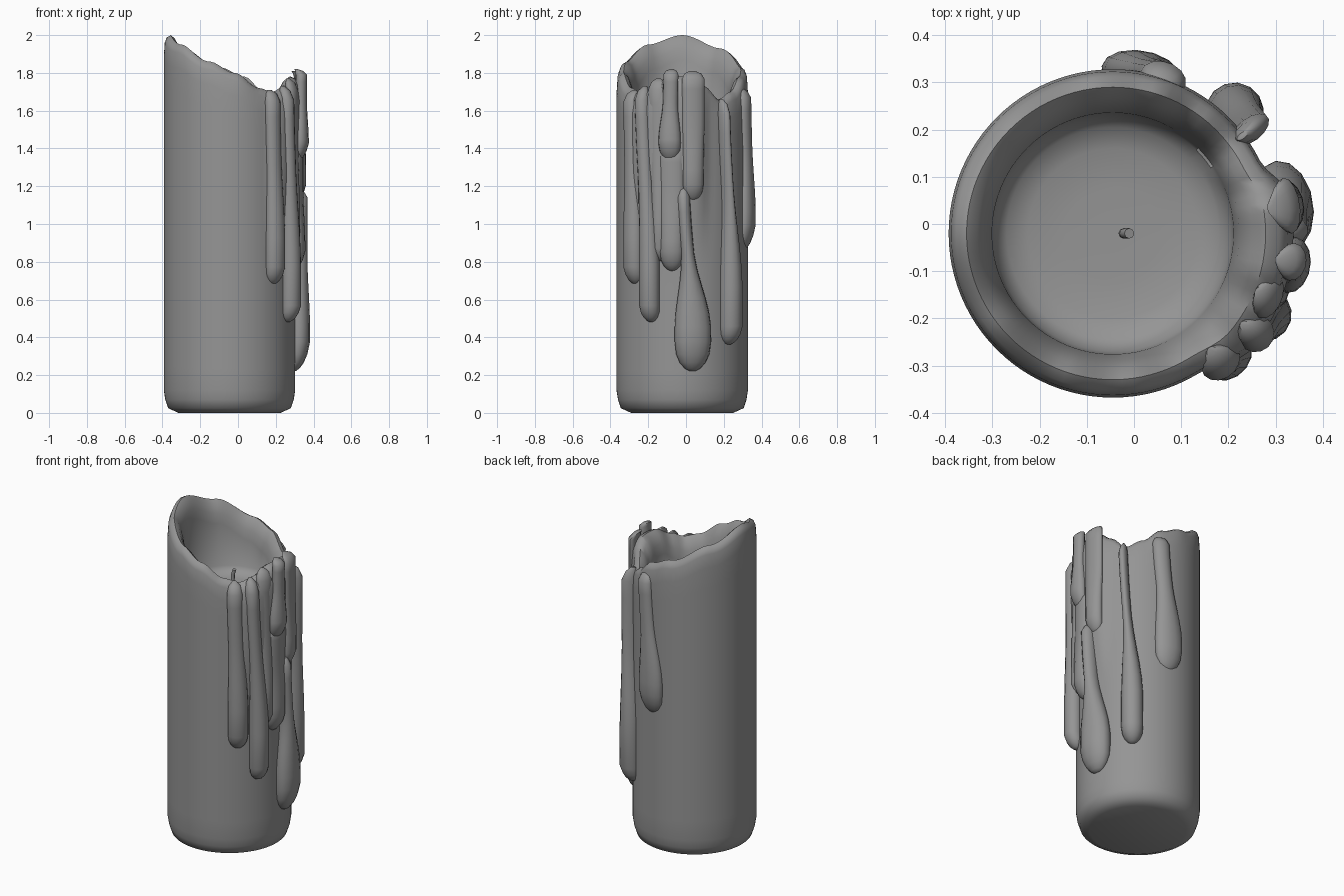
import bpy, bmesh, math
from mathutils import Vector

cube = bpy.data.objects.get("Cube")
if cube:
    bpy.data.objects.remove(cube, do_unlink=True)

CX, CY, R = -0.045, -0.02, 0.348

wax = bpy.data.materials.new("grey_wax")
wax.use_nodes = True
wax.diffuse_color = (0.3, 0.3, 0.3, 1)
wax.node_tree.nodes["Principled BSDF"].inputs["Base Color"].default_value = (0.3, 0.3, 0.3, 1)


def smooth(a, b, v):
    t = max(0, min(1, (v - a) / (b - a)))
    return t * t * (3 - 2 * t)


def loft(name, rings, closed=True):
    """Skin equal-sized rings of points and cap both ends."""
    bm = bmesh.new()
    rows = [[bm.verts.new(p) for p in ring] for ring in rings]
    n = len(rows[0])
    for low, high in zip(rows, rows[1:]):
        for i in range(n):
            j = (i + 1) % n
            bm.faces.new((low[i], low[j], high[j], high[i]))
    bm.faces.new(rows[0][::-1])
    bm.faces.new(rows[-1])
    bmesh.ops.recalc_face_normals(bm, faces=bm.faces)
    mesh = bpy.data.meshes.new(name)
    bm.to_mesh(mesh)
    bm.free()
    mesh.materials.append(wax)
    obj = bpy.data.objects.new(name, mesh)
    bpy.context.collection.objects.link(obj)
    bpy.context.view_layer.objects.active = obj
    obj.select_set(True)
    bpy.ops.object.shade_smooth_by_angle(angle=math.radians(50))
    obj.select_set(False)
    return obj


# Melted rim: height by angle in degrees, low where the wax ran over
RIM = [(-60, 1.72), (-45, 1.70), (-30, 1.73), (-12, 1.78), (8, 1.78), (22, 1.73),
       (38, 1.66), (55, 1.70), (75, 1.78), (100, 1.83), (140, 1.93), (180, 2.0),
       (215, 1.95), (250, 1.86), (275, 1.80), (300, 1.72)]


def rim_height(deg):
    deg = (deg + 60) % 360 - 60
    for (a, za), (b, zb) in zip(RIM, RIM[1:]):
        if deg <= b:
            return za + (zb - za) * smooth(a, b, deg)


def sheet(deg, z):
    """Extra thickness of the wax sheet below the spilled side of the rim."""
    deg = (deg + 180) % 360 - 180
    side = smooth(-58, -40, deg) * (1 - smooth(12, 26, deg))
    return 0.035 * side * smooth(0.75, 1.35, z)


# Candle body: outside wall, rounded rim, inside wall and sunken floor
SEG = 96
OUTER = [(0.27, 0), (0.325, 0.025), (0.34, 0.07), (R, 0.12)]
LIP = [(R, -0.12), (0.343, -0.04), (0.332, -0.012), (0.31, 0), (0.288, -0.02),
       (0.268, -0.07), (0.256, -0.13)]
FLOOR = [(0.25, 1.54), (0.225, 1.51), (0.18, 1.495), (0.1, 1.49), (0.02, 1.49)]


def body_ring(radius, height, grow=1.0):
    ring = []
    for i in range(SEG):
        deg = 360 * i / SEG
        a = math.radians(deg)
        z = height(deg)
        r = radius + grow * sheet(deg, z)
        ring.append((CX + r * math.cos(a), CY + r * math.sin(a), z))
    return ring


rings = [body_ring(r, lambda d, z=z: z) for r, z in OUTER]
for k in range(1, 14):
    rings.append(body_ring(R, lambda d, t=k / 14: 0.12 + t * (rim_height(d) - 0.24)))
for i, (r, dz) in enumerate(LIP):
    rings.append(body_ring(r, lambda d, dz=dz: rim_height(d) + dz, max(0, 1 - i / 5)))
rings += [body_ring(r, lambda d, z=z: z, 0) for r, z in FLOOR]
loft("candle_body", rings)


def drip(name, stations, sides=14):
    """Running drop; stations are (angle, z, radial centre, half width, half depth)."""
    rows = []
    for deg, z, rad, w, d in stations:
        a = math.radians(deg)
        out = Vector((math.cos(a), math.sin(a), 0))
        side = Vector((-out.y, out.x, 0))
        mid = Vector((CX, CY, z)) + out * rad
        rows.append([mid + side * w * math.cos(q) + out * d * math.sin(q)
                     for q in (2 * math.pi * i / sides for i in range(sides))])
    loft(name, rows)


def run(name, top, bottom, a0, a1, neck, bulb, rad, depth, lip=0.0):
    """Drop that starts as a thin neck, swells near the end and closes round."""
    length = top - bottom
    shape = [(0, 0.25, 0.3), (0.02, 0.75, 0.7), (0.06, 1, 1)]
    rows = []
    for t, w, d in shape:
        rows.append((a0, top - t * length, rad - lip * (1 - d), neck * w, depth * 0.75 * d))
    for k in range(1, 10):
        t = 0.06 + 0.7 * k / 9
        s = smooth(0.35, 0.78, t)
        rows.append((a0 + (a1 - a0) * smooth(0, 0.8, t), top - t * length, rad,
                     neck + (bulb - neck) * s, depth * (0.75 + 0.25 * s)))
    swell = min(bulb * 1.6, length * 0.2)
    for q in (0, 25, 45, 65, 80):
        s, c = math.sin(math.radians(q)), math.cos(math.radians(q))
        rows.append((a1, bottom + swell * (1 - s), rad - 0.02 * s, bulb * c, depth * c))
    drip(name, rows)


# Drips around the spilled side, front to back
run("front_drip", 1.71, 0.68, -50, -47, 0.045, 0.058, 0.355, 0.048, 0.04)
run("front_side_drip", 1.73, 0.48, -35, -28, 0.04, 0.055, 0.37, 0.052, 0.04)
run("sheet_drip", 1.77, 0.80, -22, -20, 0.05, 0.045, 0.355, 0.04, 0.03)
run("short_drip", 1.82, 1.33, -9, -10, 0.04, 0.06, 0.385, 0.04, 0.04)
run("middle_drip", 1.42, 0.75, -9, -9, 0.07, 0.065, 0.36, 0.045, 0.03)
run("back_sheet_drip", 1.81, 1.12, 9, 9, 0.06, 0.055, 0.375, 0.035, 0.05)
run("low_drip", 1.20, 0.22, 1, 9, 0.035, 0.098, 0.365, 0.065, 0.03)
run("back_side_drip", 1.66, 0.36, 37, 45, 0.025, 0.062, 0.365, 0.062, 0.03)
run("back_edge_drip", 1.72, 0.86, 72, 80, 0.05, 0.085, 0.345, 0.048, 0.03)

# Wick with a bent tip
curve = bpy.data.curves.new("wick", "CURVE")
curve.dimensions = "3D"
curve.bevel_depth = 0.011
curve.bevel_resolution = 2
curve.use_fill_caps = True
line = curve.splines.new("POLY")
path = [(-0.02, 1.48), (-0.022, 1.57), (-0.02, 1.61), (-0.01, 1.64)]
line.points.add(len(path) - 1)
for point, (x, z) in zip(line.points, path):
    point.co = (x, -0.02, z, 1)
curve.materials.append(wax)
bpy.context.collection.objects.link(bpy.data.objects.new("wick", curve))
